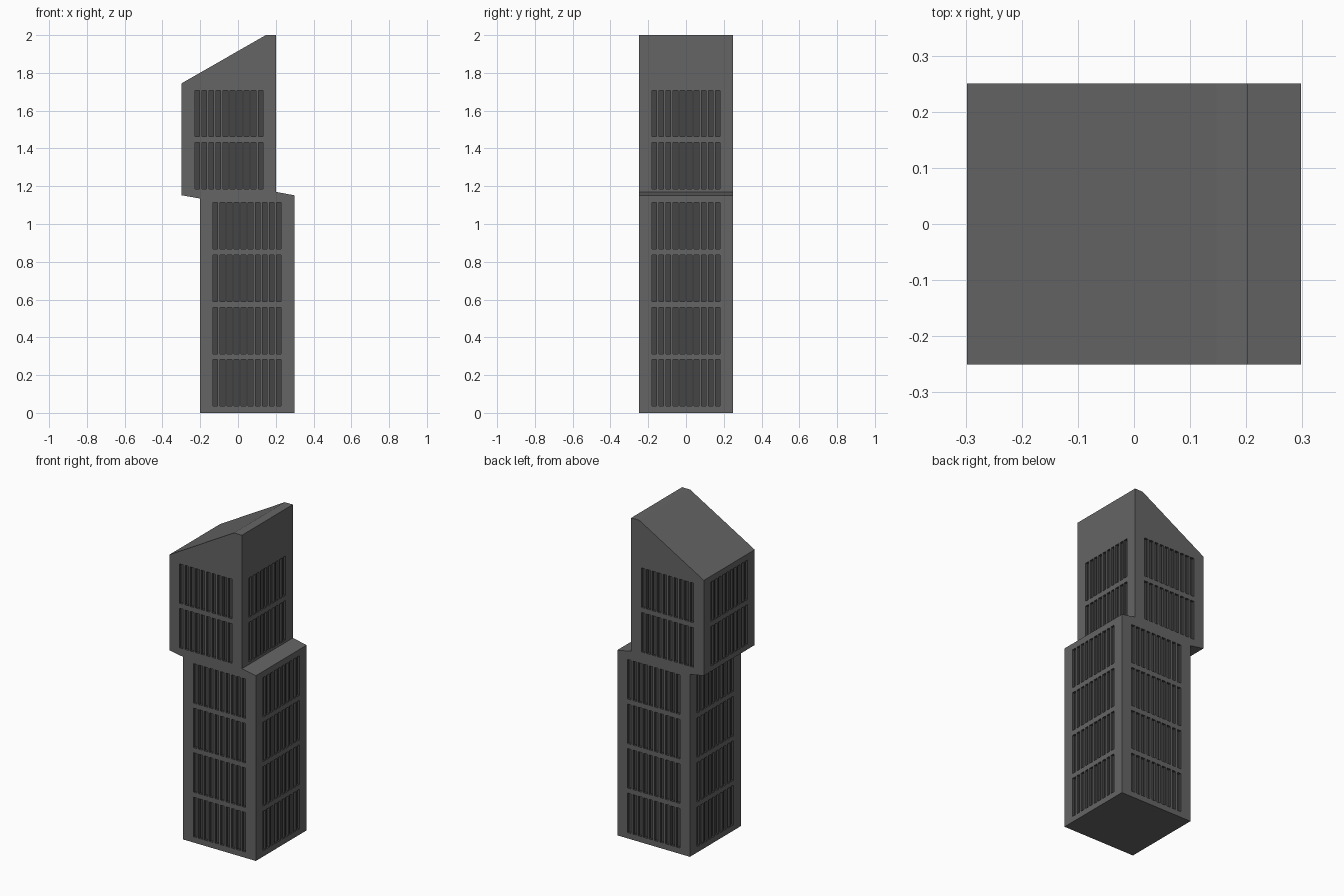
import bpy, bmesh
from mathutils import Matrix, Vector

if "Cube" in bpy.data.objects:
    bpy.data.objects.remove(bpy.data.objects["Cube"])


def material(name, v):
    m = bpy.data.materials.new(name)
    m.diffuse_color = (v, v, v, 1)
    m.use_nodes = True
    m.node_tree.nodes["Principled BSDF"].inputs["Base Color"].default_value = m.diffuse_color
    return m


mats = [material("dark_wall", 0.13), material("window_slot", 0.06)]


def make_object(name, bm):
    bmesh.ops.recalc_face_normals(bm, faces=bm.faces)
    me = bpy.data.meshes.new(name)
    bm.to_mesh(me)
    bm.free()
    for m in mats:
        me.materials.append(m)
    ob = bpy.data.objects.new(name, me)
    bpy.context.collection.objects.link(ob)
    return ob


# Tower body: two offset blocks with a slanted roof, one extruded profile
profile = [(-0.202, 0), (0.298, 0), (0.298, 1.152), (0.202, 1.17), (0.202, 2),
           (0.147, 2), (-0.298, 1.745), (-0.298, 1.152), (-0.202, 1.135)]
bm = bmesh.new()
face = bm.faces.new([bm.verts.new((x, -0.25, z)) for x, z in profile])
ext = bmesh.ops.extrude_face_region(bm, geom=[face])
bmesh.ops.translate(bm, vec=(0, 0.5, 0),
                    verts=[v for v in ext["geom"] if isinstance(v, bmesh.types.BMVert)])
body = make_object("tower_body", bm)

# Window slots: rows of ten narrow recesses on all four sides
SLOT_W, SLOT_H, PITCH, DEPTH = 0.025, 0.246, 0.0373, 0.015
bm = bmesh.new()
for row in range(6):
    z = 0.036 + 0.277 * row + SLOT_H / 2
    if row >= 4:
        z += 0.041
    cx = 0.048 if row < 4 else -0.048
    for i in range(10):
        off = (i - 4.5) * PITCH
        for side in (-1, 1):
            for loc, size in (
                    ((cx + off, side * 0.25, z), (SLOT_W, 2 * DEPTH, SLOT_H)),
                    ((cx + side * 0.25, off, z), (2 * DEPTH, SLOT_W, SLOT_H))):
                mat = Matrix.Translation(loc) @ Matrix.Diagonal(Vector((*size, 1)))
                bmesh.ops.create_cube(bm, size=1, matrix=mat)
for f in bm.faces:
    f.material_index = 1
cutter = make_object("slot_cutter", bm)
cutter.hide_render = True

# Carve the slots and discard the cutter
mod = body.modifiers.new("window_slots", 'BOOLEAN')
mod.operation = 'DIFFERENCE'
mod.solver = 'EXACT'
mod.object = cutter
bpy.context.view_layer.objects.active = body
body.select_set(True)
bpy.ops.object.modifier_apply(modifier=mod.name)
bpy.data.objects.remove(cutter)
